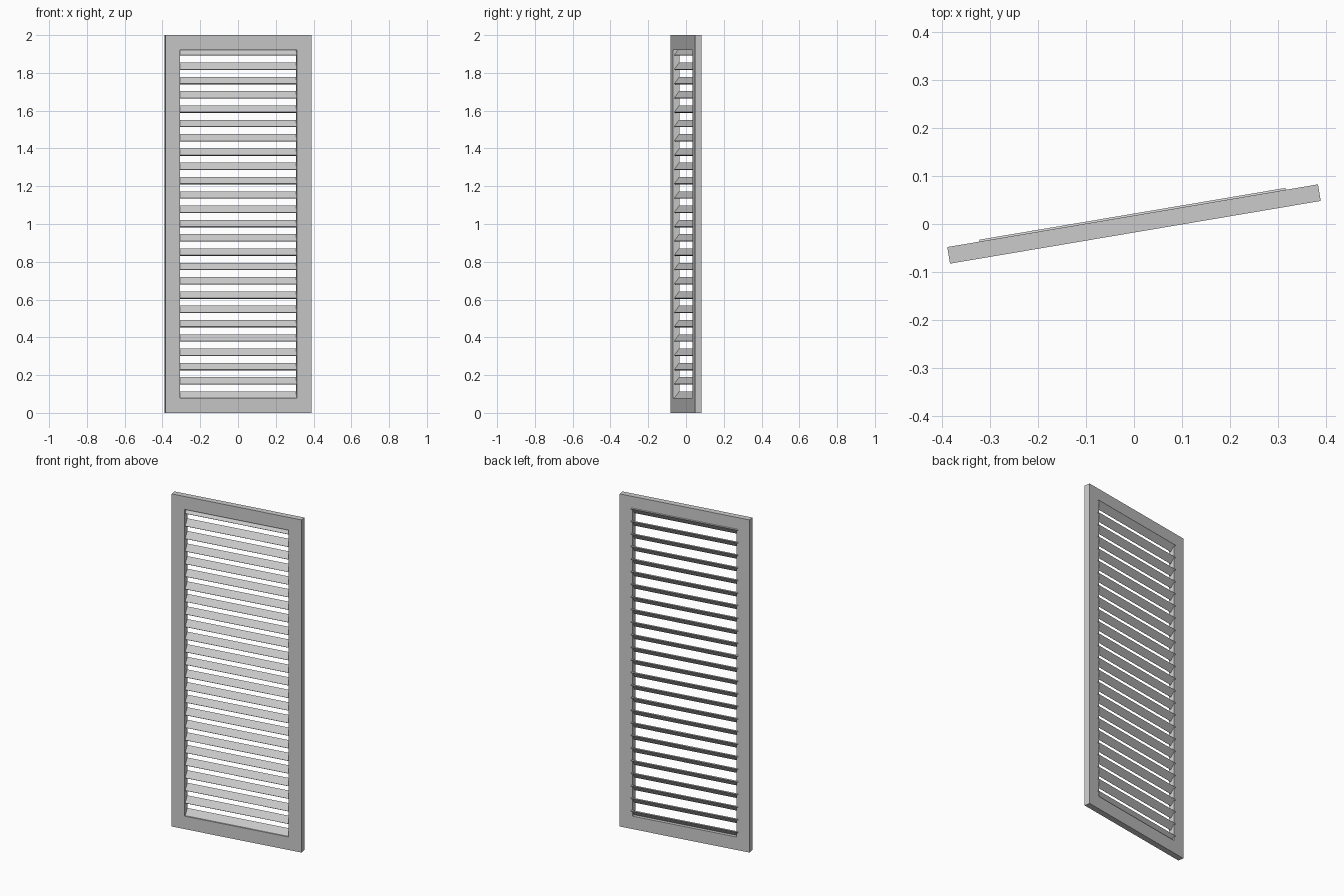
import bpy, bmesh, math
from mathutils import Matrix

if "Cube" in bpy.data.objects:
    bpy.data.objects.remove(bpy.data.objects["Cube"])

YAW = Matrix.Rotation(math.radians(9.6), 4, 'Z')   # whole panel stands slightly turned
W, H, T = 0.783, 2.0, 0.035                        # frame width, height, thickness
BORDER = 0.078
SLATS, PITCH = 25, 0.0757


def add_object(name, bm):
    bmesh.ops.recalc_face_normals(bm, faces=bm.faces)
    mesh = bpy.data.meshes.new(name)
    bm.to_mesh(mesh)
    bm.free()
    obj = bpy.data.objects.new(name, mesh)
    obj.matrix_world = YAW
    bpy.context.collection.objects.link(obj)
    return obj


def ring(bm, inset, y):
    x = W / 2 - inset
    return [bm.verts.new(p) for p in
            ((-x, y, inset), (x, y, inset), (x, y, H - inset), (-x, y, H - inset))]


# Frame: one rectangular ring, swept around its section
bm = bmesh.new()
loops = [ring(bm, 0, -T / 2), ring(bm, BORDER, -T / 2),
         ring(bm, BORDER, T / 2), ring(bm, 0, T / 2)]
for k in range(4):
    a, b = loops[k], loops[(k + 1) % 4]
    for i in range(4):
        j = (i + 1) % 4
        bm.faces.new((a[i], a[j], b[j], b[i]))
add_object("shutter_frame", bm)

# Louvre slats: thin boards, low at the front and high at the back
for i in range(SLATS):
    z = H / 2 + 0.002 + (i - (SLATS - 1) / 2) * PITCH
    bm = bmesh.new()
    mat = (Matrix.Translation((0, 0.0057, z))
           @ Matrix.Rotation(math.radians(53), 4, 'X')
           @ Matrix.Diagonal((0.646, 0.0445, 0.006, 1)))
    bmesh.ops.create_cube(bm, size=1, matrix=mat)
    add_object(f"louvre_slat_{i + 1:02d}", bm)
